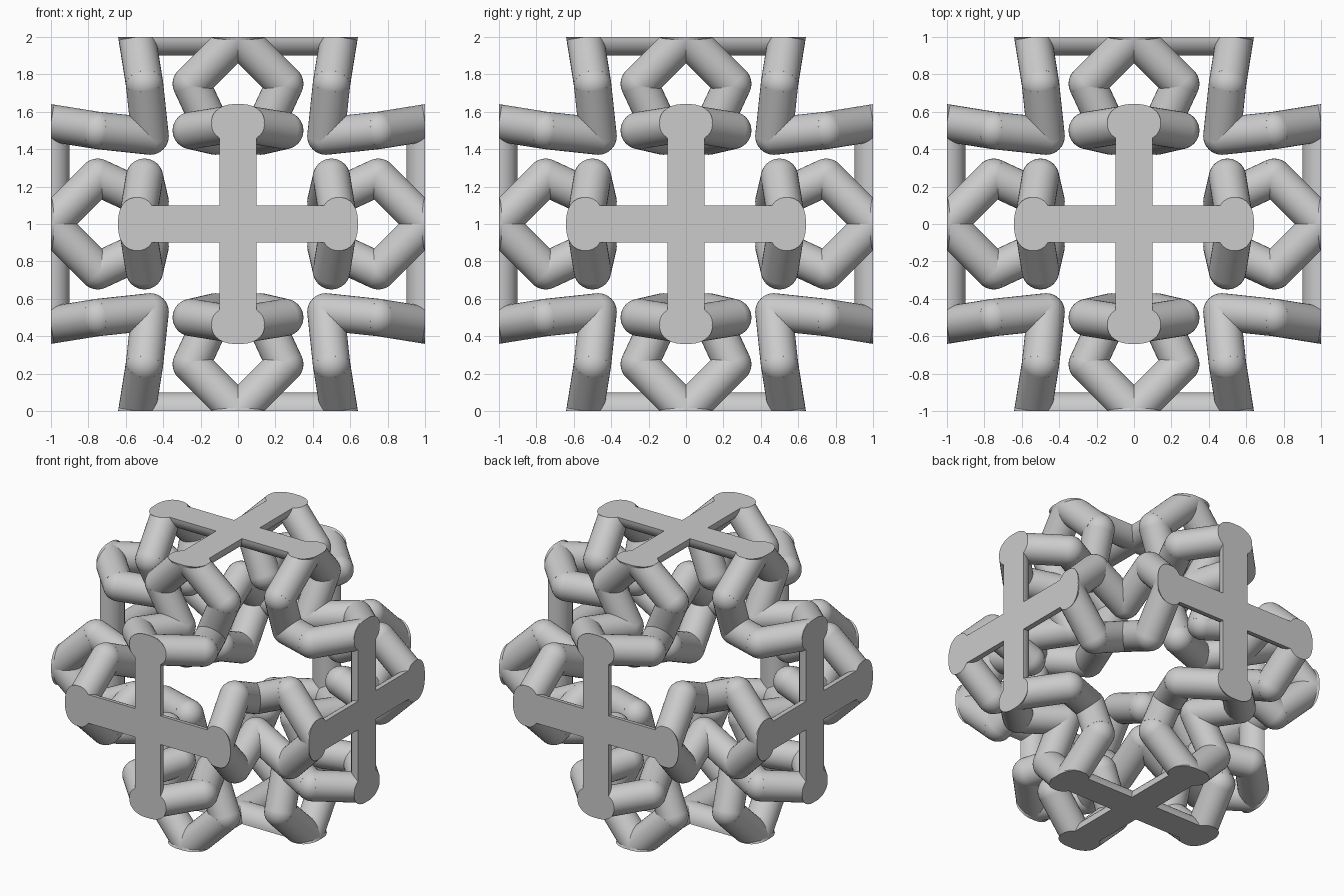
import bpy, bmesh
from itertools import product
from mathutils import Vector, Matrix

RADIUS = 0.1
SIDES = 32
AXES = "xyz"

cube = bpy.data.objects.get("Cube")
if cube:
    bpy.data.objects.remove(cube, do_unlink=True)

grey = bpy.data.materials.new("light_grey")
grey.use_nodes = True
grey.diffuse_color = (0.6, 0.6, 0.6, 1)
grey.node_tree.nodes["Principled BSDF"].inputs["Base Color"].default_value = grey.diffuse_color


def tube(bm, p, q):
    """Round rod from p to q."""
    d = q - p
    place = Matrix.Translation((p + q) / 2) @ d.to_track_quat("Z", "Y").to_matrix().to_4x4()
    bmesh.ops.create_cone(bm, cap_ends=True, segments=SIDES, radius1=RADIUS,
                          radius2=RADIUS, depth=d.length, matrix=place)


def joint(bm, p):
    """Ball that rounds off the bend at p."""
    bmesh.ops.create_uvsphere(bm, u_segments=SIDES, v_segments=SIDES // 2,
                              radius=RADIUS, matrix=Matrix.Translation(p))


def trim(bm, normal):
    """Slice flat at the bounding face and close the cut."""
    bmesh.ops.bisect_plane(bm, geom=bm.verts[:] + bm.edges[:] + bm.faces[:], dist=1e-5,
                           plane_co=normal, plane_no=normal, clear_outer=True)
    rim = [e for e in bm.edges if e.is_boundary]
    bmesh.ops.edgeloop_fill(bm, edges=rim)


def finish(bm, name):
    bmesh.ops.recalc_face_normals(bm, faces=bm.faces[:])
    mesh = bpy.data.meshes.new(name)
    bm.to_mesh(mesh)
    bm.free()
    mesh.materials.append(grey)
    obj = bpy.data.objects.new(name, mesh)
    obj.location.z = 1
    bpy.context.collection.objects.link(obj)
    parts.append(obj)


def unit(axis, sign=1):
    v = Vector((0, 0, 0))
    v[axis] = sign
    return v


def side(sign):
    return "plus" if sign > 0 else "minus"


parts = []

# Half-round crosses, one flush with each side of the bounding cube
for axis, sign in product(range(3), (-1, 1)):
    bm = bmesh.new()
    normal = unit(axis, sign)
    for other in range(3):
        if other != axis:
            reach = unit(other) * 0.54
            tube(bm, normal - reach, normal + reach)
    trim(bm, normal)
    finish(bm, f"cross_{side(sign)}_{AXES[axis]}")

# Bent links that join the arm tips of neighbouring crosses
for k, si, sj, sk in product(range(3), (-1, 1), (-1, 1), (-1, 1)):
    ei, ej, ek = unit((k + 1) % 3, si), unit((k + 2) % 3, sj), unit(k, sk)

    def at(a, b, c):
        return ei * a + ej * b + ek * c

    path = [at(0.54, 1, 0), at(0.5, 0.75, 0.25), at(0.47, 0.47, 0.12),
            at(0.75, 0.5, 0.25), at(1, 0.54, 0)]
    bends = path[1:-1]
    # run both ends past the cube so the slices come out as full ellipses
    path[0] += (path[0] - path[1]) * 0.6
    path[-1] += (path[-1] - path[-2]) * 0.6
    bm = bmesh.new()
    for p, q in zip(path, path[1:]):
        tube(bm, p, q)
    for p in bends:
        joint(bm, p)
    trim(bm, ej)
    trim(bm, ei)
    finish(bm, f"link_{AXES[k]}_{side(si)}_{side(sj)}_{side(sk)}")

# Smooth rods with crisp cut faces
bpy.ops.object.select_all(action="DESELECT")
for obj in parts:
    obj.select_set(True)
bpy.context.view_layer.objects.active = parts[0]
bpy.ops.object.shade_smooth_by_angle()
